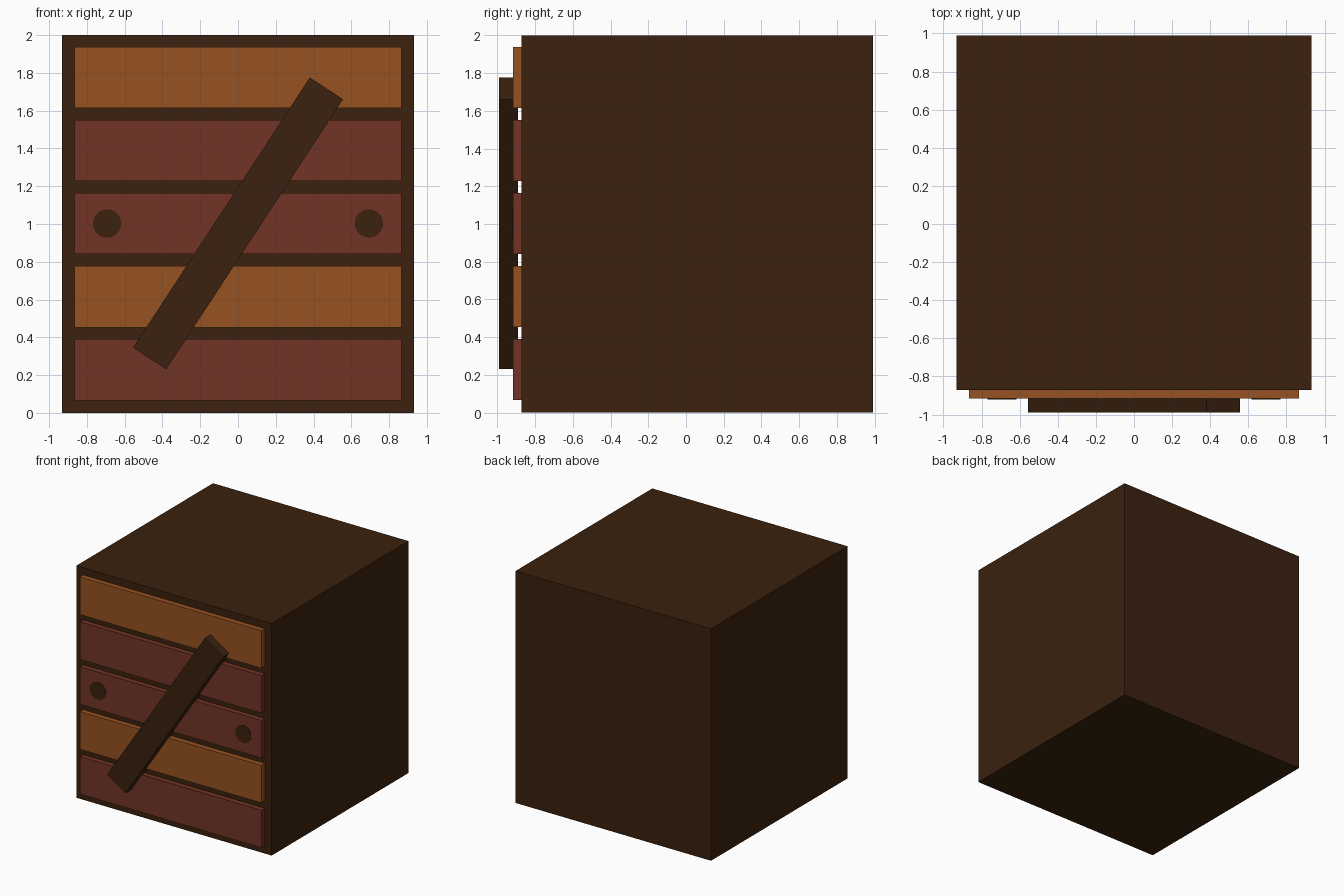
import bpy
import math
from mathutils import Matrix

if "Cube" in bpy.data.objects:
    bpy.data.objects.remove(bpy.data.objects["Cube"])


def material(name, rgb):
    m = bpy.data.materials.new(name)
    m.diffuse_color = (*rgb, 1.0)
    m.use_nodes = True
    m.node_tree.nodes["Principled BSDF"].inputs["Base Color"].default_value = m.diffuse_color
    return m


dark = material("dark brown wood", (0.043, 0.0155, 0.0044))
orange = material("orange wood", (0.305, 0.084, 0.015))
red = material("red brown wood", (0.165, 0.033, 0.0185))


def box(name, lo, hi, mat, tilt=0.0):
    """Box between two corners, optionally turned about its own y axis."""
    size = [b - a for a, b in zip(lo, hi)]
    centre = [(a + b) / 2 for a, b in zip(lo, hi)]
    bpy.ops.mesh.primitive_cube_add(size=1)
    ob = bpy.context.object
    ob.name = name
    ob.data.transform(Matrix.Translation(centre)
                      @ Matrix.Rotation(tilt, 4, 'Y')
                      @ Matrix.Diagonal((*size, 1)))
    ob.data.materials.append(mat)
    return ob


# Crate body
box("crate_body", (-0.932, -0.872, 0), (0.932, 0.99, 2), dark)

# Five front planks, bottom to top
for i, mat in enumerate((red, orange, red, red, orange)):
    z = 0.066 + i * 0.387
    box(f"front_plank_{i + 1}", (-0.866, -0.917, z), (0.866, -0.872, z + 0.324), mat)

# Diagonal brace lying across the planks
length, width = 1.709, 0.21
box("diagonal_brace", (-length / 2, -0.99, 1.003 - width / 2),
    (length / 2, -0.89, 1.003 + width / 2), dark, -math.radians(56.8))

# Round peg discs on the middle plank
for side, x in (("left", -0.693), ("right", 0.693)):
    bpy.ops.mesh.primitive_cylinder_add(vertices=32, radius=0.075, depth=0.009,
                                        location=(x, -0.9165, 1.003),
                                        rotation=(math.pi / 2, 0, 0))
    peg = bpy.context.object
    peg.name = f"{side}_peg"
    peg.data.materials.append(dark)
    bpy.ops.object.shade_smooth_by_angle(angle=math.radians(30))
